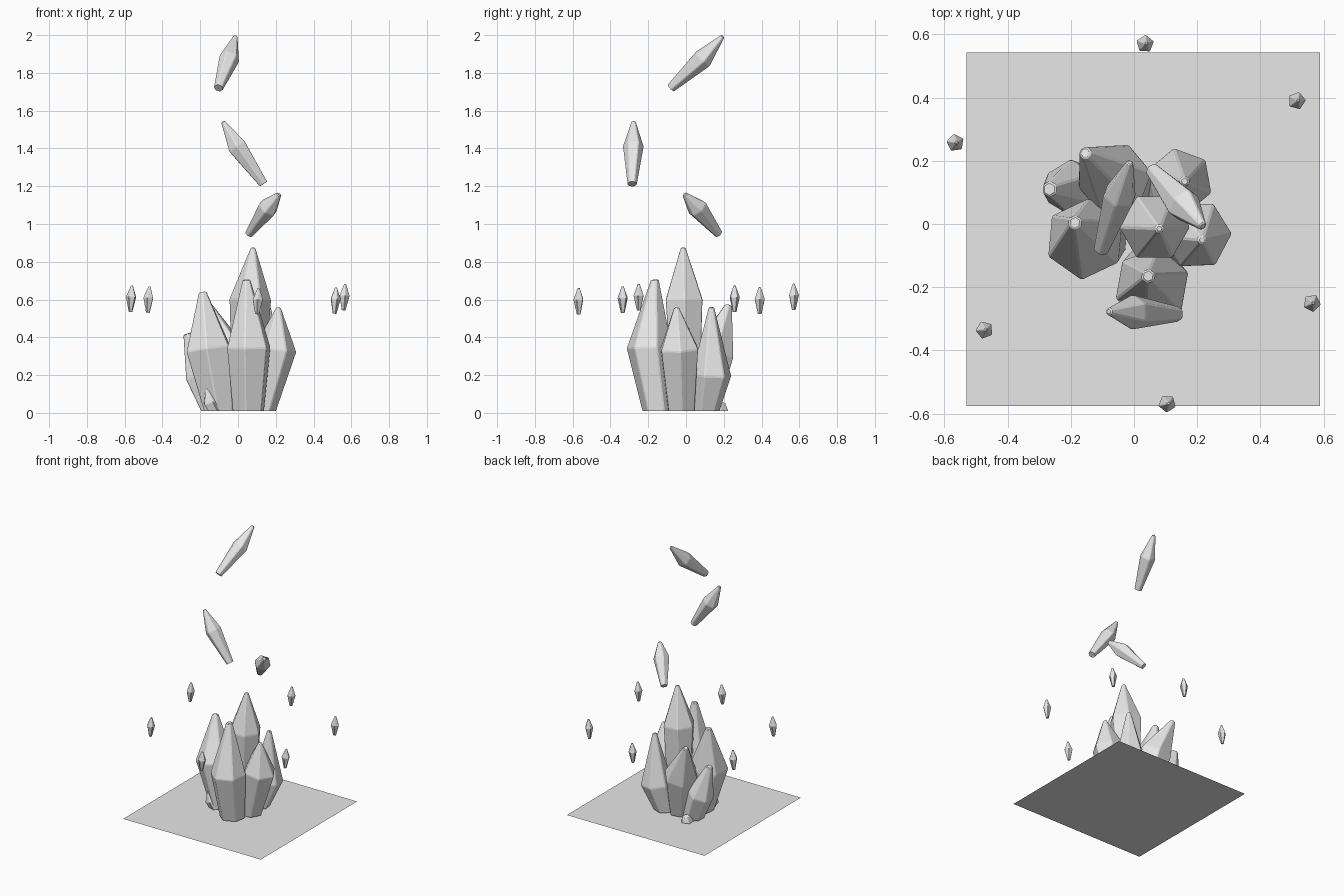
import bpy, bmesh, math
from mathutils import Vector

if "Cube" in bpy.data.objects:
    bpy.data.objects.remove(bpy.data.objects["Cube"])

grey = bpy.data.materials.new("pale_grey")
grey.diffuse_color = (0.8, 0.8, 0.8, 1)
grey.use_nodes = True
grey.node_tree.nodes["Principled BSDF"].inputs["Base Color"].default_value = grey.diffuse_color


def finish(bm, name):
    mesh = bpy.data.meshes.new(name)
    bm.to_mesh(mesh)
    bm.free()
    mesh.materials.append(grey)
    ob = bpy.data.objects.new(name, mesh)
    bpy.context.collection.objects.link(ob)
    return ob


def crystal(name, base, mid, tip, radii, phase=0, sides=6, grounded=True, bevel=0.005):
    """Faceted shard: narrow foot, wide shoulder, small blunt tip."""
    base, mid, tip = Vector(base), Vector(mid), Vector(tip)
    up = Vector((0, 0, 1))
    axis = (tip - base).normalized()
    bm = bmesh.new()
    rings = []
    for centre, r, normal in zip((base, mid, tip), radii, (up if grounded else axis, axis, axis)):
        turn = up.rotation_difference(normal)
        ring = []
        for i in range(sides):
            a = math.radians(phase) + math.tau * i / sides
            ring.append(bm.verts.new(centre + turn @ Vector((r * math.cos(a), r * math.sin(a), 0))))
        rings.append(ring)
    for low, high in zip(rings, rings[1:]):
        for i in range(sides):
            j = (i + 1) % sides
            bm.faces.new((low[i], low[j], high[j], high[i]))
    bm.faces.new(rings[0][::-1])
    bm.faces.new(rings[-1])
    # narrow chamfer along the edges, leaving the foot outline alone
    edges = [e for e in bm.edges if not (e.verts[0] in rings[0] and e.verts[1] in rings[0])]
    if bevel:
        bmesh.ops.bevel(bm, geom=edges, offset=bevel, segments=1, affect='EDGES', clamp_overlap=True)
    return finish(bm, name)


# ground sheet
bm = bmesh.new()
bm.faces.new([bm.verts.new(p) for p in
              ((-0.53, -0.575, 0), (0.588, -0.575, 0), (0.588, 0.542, 0), (-0.53, 0.542, 0))])
finish(bm, "ground_sheet")

# main cluster
Z = 0.01
crystal("centre_crystal", (0.05, 0, Z), (0.065, -0.01, 0.6), (0.08, -0.015, 0.875), (0.08, 0.112, 0.014), 0)
crystal("front_crystal", (0.055, -0.145, Z), (0.057, -0.195, 0.345), (0.045, -0.165, 0.705),
        (0.088, 0.122, 0.022), 20)
crystal("left_crystal", (-0.1, -0.035, Z), (-0.155, -0.048, 0.335), (-0.187, 0.005, 0.64),
        (0.088, 0.13, 0.022), 25)
crystal("right_crystal", (0.125, -0.025, Z), (0.2, -0.035, 0.34), (0.215, -0.05, 0.558),
        (0.078, 0.112, 0.014), 2)
crystal("back_right_crystal", (0.1, 0.105, Z), (0.145, 0.135, 0.2), (0.16, 0.135, 0.56),
        (0.075, 0.107, 0.016), 40)
crystal("back_leaning_crystal", (-0.02, 0.09, Z), (-0.06, 0.14, 0.31), (-0.155, 0.225, 0.57),
        (0.08, 0.12, 0.02), 10)
crystal("back_left_crystal", (-0.13, 0.1, Z), (-0.2, 0.115, 0.2), (-0.268, 0.11, 0.42),
        (0.075, 0.09, 0.025), 30)
# little shards at the foot
crystal("front_foot_shard", (-0.12, -0.09, Z), (-0.145, -0.1, 0.06), (-0.165, -0.11, 0.13),
        (0.045, 0.045, 0.008), 0, 5, bevel=0.003)
crystal("back_foot_shard", (-0.135, 0.18, Z), (-0.135, 0.185, 0.035), (-0.14, 0.19, 0.055),
        (0.045, 0.035, 0.02), 0, 5, bevel=0.003)

# large floating shards
crystal("top_floating_shard", (-0.103, -0.08, 1.72), (-0.046, 0.09, 1.875), (-0.013, 0.195, 1.994),
        (0.026, 0.055, 0.012), 10, grounded=False, bevel=0.004)
crystal("middle_floating_shard", (0.135, -0.285, 1.212), (-0.005, -0.279, 1.41), (-0.08, -0.277, 1.542),
        (0.026, 0.056, 0.012), 30, grounded=False, bevel=0.004)
crystal("lower_floating_shard", (0.058, 0.172, 0.948), (0.158, 0.06, 1.085), (0.218, -0.008, 1.158),
        (0.024, 0.056, 0.014), 20, grounded=False, bevel=0.004)

# ring of small floating shards
spots = [(0.035, 0.57, 0.615), (0.515, 0.39, 0.595), (0.563, -0.25, 0.613),
         (0.105, -0.568, 0.592), (-0.473, -0.335, 0.6), (-0.565, 0.257, 0.605)]
for k, (x, y, z) in enumerate(spots):
    crystal(f"small_floating_shard_{k + 1}", (x - 0.004, y, z - 0.07), (x, y, z + 0.008), (x + 0.004, y, z + 0.07),
            (0.011, 0.029, 0.006), 15 + 60 * k, 5, grounded=False, bevel=0.002)
